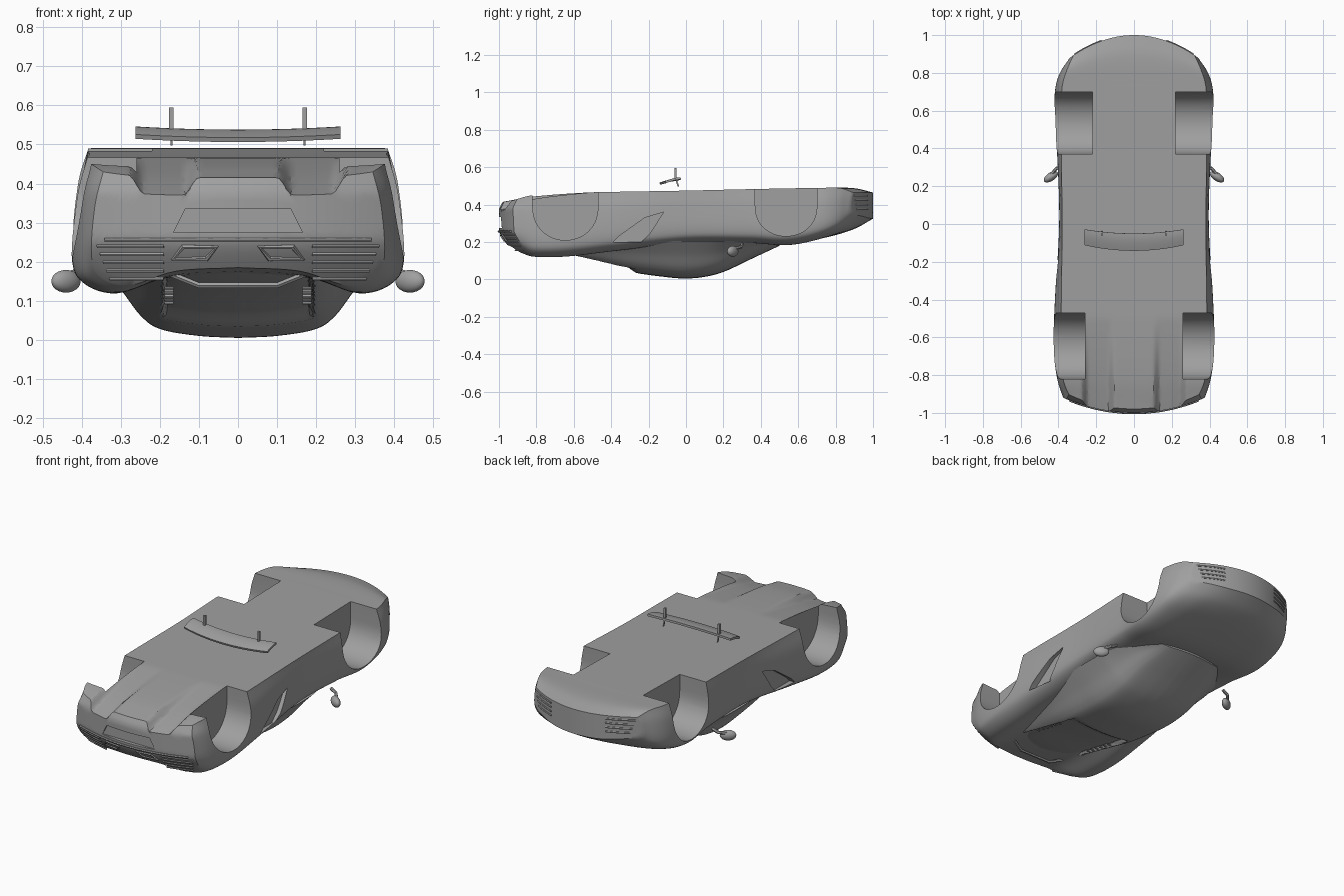
import bpy, bmesh, math
from mathutils import Vector

if "Cube" in bpy.data.objects:
    bpy.data.objects.remove(bpy.data.objects["Cube"], do_unlink=True)

grey = bpy.data.materials.new("plain grey")
grey.use_nodes = True
grey.diffuse_color = (0.35, 0.35, 0.35, 1)
grey.node_tree.nodes["Principled BSDF"].inputs["Base Color"].default_value = grey.diffuse_color


def clamp(v):
    return max(0.0, min(1.0, v))


def smooth(a, b, v):
    s = clamp((v - a) / (b - a))
    return s * s * (3 - 2 * s)


def lerp(a, b, s):
    return a + (b - a) * s


def spline(table, t):
    """Smooth interpolation of rows (t, value, value, ...)."""
    last = len(table) - 1
    i = 0
    while i < last - 1 and t > table[i + 1][0]:
        i += 1

    def slope(k, c):
        a, b = table[max(k - 1, 0)], table[min(k + 1, last)]
        return (b[c] - a[c]) / (b[0] - a[0])
    p, q = table[i], table[i + 1]
    h = q[0] - p[0]
    s = (t - p[0]) / h
    out = []
    for c in range(1, len(p)):
        out.append((2*s**3 - 3*s*s + 1) * p[c] + (s**3 - 2*s*s + s) * h * slope(i, c)
                   + (3*s*s - 2*s**3) * q[c] + (s**3 - s*s) * h * slope(i + 1, c))
    return out


def finish(ob, angle=35):
    ob.data.materials.clear()
    ob.data.materials.append(grey)
    bpy.ops.object.select_all(action='DESELECT')
    ob.select_set(True)
    bpy.context.view_layer.objects.active = ob
    if ob.modifiers or ob.type == 'CURVE':
        bpy.ops.object.convert(target='MESH')
    bpy.ops.object.shade_smooth_by_angle(angle=math.radians(angle))
    return ob


def from_bmesh(name, bm):
    bmesh.ops.remove_doubles(bm, verts=bm.verts, dist=0.0002)
    bmesh.ops.recalc_face_normals(bm, faces=bm.faces)
    me = bpy.data.meshes.new(name)
    bm.to_mesh(me)
    bm.free()
    ob = bpy.data.objects.new(name, me)
    bpy.context.collection.objects.link(ob)
    return ob


def sheets(name, grids):
    """Join quad grids along their shared borders."""
    bm = bmesh.new()
    for rows in grids:
        vs = [[bm.verts.new(p) for p in row] for row in rows]
        for a, b in zip(vs, vs[1:]):
            for j in range(len(a) - 1):
                bm.faces.new((a[j], a[j + 1], b[j + 1], b[j]))
    return from_bmesh(name, bm)


def prism(name, pts, axis, a, b):
    """Extrude an outline along x (points y, z) or y (points x, z)."""
    bm = bmesh.new()
    ends = []
    for d in (a, b):
        ends.append([bm.verts.new((d, p, z) if axis == 'x' else (p, d, z)) for p, z in pts])
        bm.faces.new(ends[-1])
    n = len(pts)
    for i in range(n):
        k = (i + 1) % n
        bm.faces.new((ends[0][i], ends[0][k], ends[1][k], ends[1][i]))
    return from_bmesh(name, bm)


def rod(name, pts, r, closed=False):
    cu = bpy.data.curves.new(name, 'CURVE')
    cu.dimensions = '3D'
    cu.bevel_depth = r
    cu.bevel_resolution = 1
    cu.use_fill_caps = True
    sp = cu.splines.new('POLY')
    sp.points.add(len(pts) - 1)
    for v, p in zip(sp.points, pts):
        v.co = (*p, 1)
    sp.use_cyclic_u = closed
    ob = bpy.data.objects.new(name, cu)
    bpy.context.collection.objects.link(ob)
    return finish(ob)


N = 36


def loft(name, t0, t1, steps, section, warp):
    """Floor sheet, upper sheet and curved end caps."""
    def row(half, t):
        full = [(-x, z) for x, z in half[:0:-1]] + half
        return [warp(t, x, z) for x, z in full]
    floor, upper, caps = [], [], []
    for i in range(steps + 1):
        t = lerp(t0, t1, i / steps)
        f, u = section(t)
        floor.append(row(f, t))
        upper.append(row(u, t))
        if i in (0, steps):
            caps.append([row([(lerp(a[0], b[0], k / 12), lerp(a[1], b[1], k / 12))
                              for a, b in zip(f, u)], t) for k in range(13)])
    return sheets(name, [floor, upper] + caps)


# Lower body: station, half width, floor half width, floor z, fender z, centre z
BODY = [(-1, .375, .345, .43, .14, .185), (-.85, .405, .375, .45, .122, .175),
        (-.65, .425, .385, .462, .122, .17), (-.4, .418, .385, .468, .15, .19),
        (0, .395, .38, .475, .195, .205), (.35, .405, .385, .483, .195, .205),
        (.55, .422, .385, .487, .185, .19), (.75, .415, .38, .49, .225, .225),
        (.9, .385, .35, .488, .275, .27), (1, .34, .32, .465, .34, .325)]


def body_section(t):
    w, wf, zf, zs, zh = spline(BODY, t)
    tail = clamp((-t - .5) / .5)
    floor = []
    for i in range(N + 1):
        x = wf * i / N
        channel = smooth(.1, .14, x) * (1 - smooth(.24, .28, x))
        floor.append((x, zf - tail * (.015 * (1 - (i / N) ** 4) + .045 * channel)))
    side = [(0, 0, zh), (1, .42 * w, lerp(zs, zh, .8)), (2, .74 * w, zs),
            (3, .94 * w, lerp(zf, zs, .92)), (4, w, lerp(zf, zs, .73)),
            (5, lerp(wf, w, .7), lerp(zf, zs, .3)), (6, wf, zf)]
    return floor, [tuple(spline(side, 6 * i / N)) for i in range(N + 1)]


def body_warp(t, x, z):
    nose = clamp((t - .6) / .4) ** 2
    tail = clamp((-t - .7) / .3) ** 2
    under = .09 * clamp((.26 - z) / .13) ** 1.3 + .03 * clamp((z - .38) / .05)
    return (x, t - .12 * nose * (x / .34) ** 2 + tail * (.08 * (x / .375) ** 2 + under), z)


body = loft("body", -1, 1, 90, body_section, body_warp)

# Openings cut from the body
cutters = []
for s in (-1, 1):
    for yc, ry, rz, x_in in ((-.645, .175, .19, .26), (.535, .165, .168, .22)):
        arc = [(yc + ry * math.cos(a), .4 - rz * abs(math.sin(a)) ** .85)
               for a in (math.pi * i / 28 for i in range(29))]
        cutters.append(prism("wheel_well_cutter", [(yc + ry, .6)] + arc + [(yc - ry, .6)],
                             'x', s * x_in, s * .6))
    scoop = [(-.39, .2), (-.36, .23), (-.22, .33), (-.12, .36), (-.19, .25), (-.24, .2)]
    cutters.append(prism("side_scoop_cutter", scoop, 'x', s * .38, s * .6))
cutters.append(prism("plate_cutter", [(-.165, .275), (.165, .275), (.135, .335), (-.135, .335)],
                     'y', -1.2, -.98))
for c in cutters:
    c.hide_render = True
    m = body.modifiers.new("cut", 'BOOLEAN')
    m.operation = 'DIFFERENCE'
    m.solver = 'EXACT'
    m.object = c
finish(body, 30)
for c in cutters:
    bpy.data.objects.remove(c, do_unlink=True)

# Cabin: station, base half width, roof z
CABIN = [(-.85, .22, .165), (-.7, .27, .125), (-.5, .315, .085), (-.3, .345, .04),
         (-.1, .36, .012), (0, .365, .005), (.1, .365, .014), (.2, .36, .04),
         (.35, .33, .11), (.5, .25, .18)]


def cabin_section(t):
    w, zr = spline(CABIN, t)
    base = .205
    shape = [(0, 0, 1), (1, .27, .975), (2, .54, .89), (3, .68, .72), (4, .83, .36), (5, 1, 0)]
    upper = []
    for i in range(N + 1):
        x, h = spline(shape, 5 * i / N)
        dip = .025 * smooth(.26, .32, -t) * (1 - smooth(.18, .195, x * w))
        upper.append((x * w, min(base, base - h * (base - zr) + dip)))
    return [(w * i / N, base) for i in range(N + 1)], upper


def cabin_warp(t, x, z):
    return (x, t - .25 * max(0, t - .1) * (x / .35) ** 2, z)


finish(loft("cabin", -.85, .5, 60, cabin_section, cabin_warp), 30)


# Tail and nose trim follow the end surfaces
def across(t, x0, x1, z, out):
    pts = [Vector(body_warp(t, lerp(x0, x1, i / 10), z)) for i in range(11)]
    return [p + Vector((0, out, 0)) for p in pts]


rod("tail_lip", across(-1, -.34, .34, .256, -.002), .006)
for s, side in ((1, "left"), (-1, "right")):
    for k in range(5):
        rod(side + "_tail_slat", across(-1, s * .19, s * (.36 - .008 * k), .24 - .021 * k, 0), .005)
    pipe = [(.055, .238), (.14, .238), (.165, .208), (.08, .208)]
    rod(side + "_exhaust", [body_warp(-1, s * x, z) for x, z in pipe], .007, True)
    for k in range(4):
        rod(side + "_nose_slat", across(1, s * .17, s * (.29 + .008 * k), .375 + .024 * k, 0), .005)
    for k in range(6):
        y = -.42 - .035 * k
        z = spline(CABIN, y)[1] + .028
        rod(side + "_deck_louvre", [(s * .165, y, z), (s * .188, y, z)], .004)

    # Door mirrors
    bpy.ops.mesh.primitive_uv_sphere_add(segments=24, ring_count=12, location=(s * .44, .25, .15))
    pod = bpy.context.object
    pod.name = side + "_mirror"
    pod.scale = (.043, .022, .029)
    pod.rotation_euler.z = -s * .6
    finish(pod)
    rod(side + "_mirror_arm", [(s * .375, .3, .19), (s * .41, .295, .175), (s * .44, .26, .165)], .009)

    # Wing struts
    foot = [(-.062, .53), (-.05, .53), (-.05, .595), (-.062, .595)]
    finish(prism(side + "_strut", foot, 'x', s * .165, s * .176))
    finish(prism(side + "_strut_pin", [(-.045, .497), (-.036, .497), (-.05, .535), (-.058, .535)],
                 'x', s * .168, s * .173))

# Engine deck slot bar
rod("engine_deck_bar", [(-.18, -.8, .172), (-.1, -.83, .14), (.1, -.83, .14), (.18, -.8, .172)], .008)

# Floating rear wing
blade = []
for i in range(21):
    x = lerp(-.262, .262, i / 20)
    c = (x / .262) ** 2
    blade.append([(x, lerp(-.14 + .03 * c, -.05 + .022 * c, v / 6),
                   .512 + .008 * c + .02 * math.sin(v / 6 * 1.57)) for v in range(7)])
wing = sheets("wing", [blade])
thick = wing.modifiers.new("thickness", 'SOLIDIFY')
thick.thickness = .012
thick.offset = 0
finish(wing)
